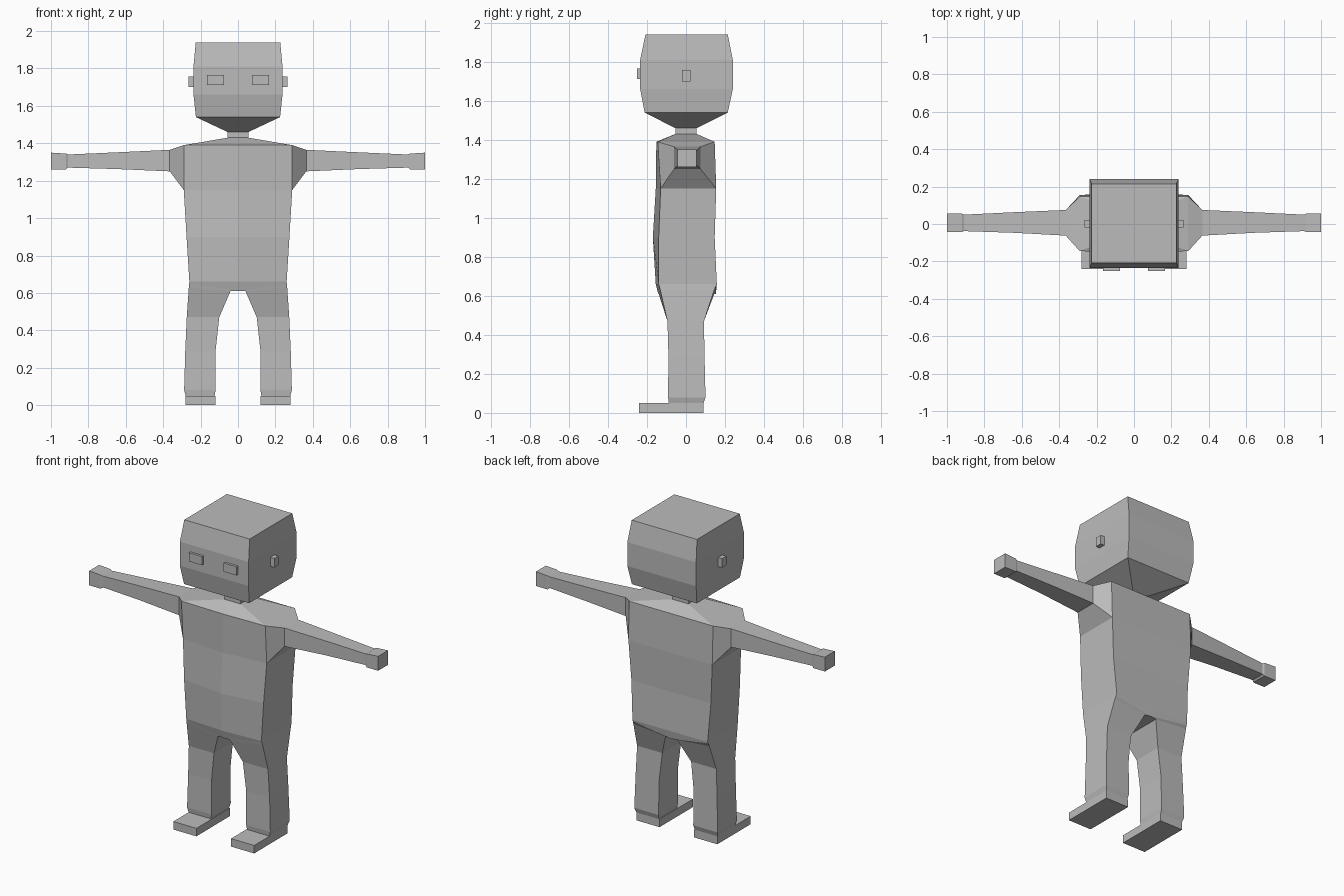
import bpy, bmesh

if "Cube" in bpy.data.objects:
    bpy.data.objects.remove(bpy.data.objects["Cube"])

grey = bpy.data.materials.new("plain grey")
grey.diffuse_color = (0.5, 0.5, 0.5, 1)
grey.use_nodes = True
grey.node_tree.nodes["Principled BSDF"].inputs["Base Color"].default_value = grey.diffuse_color


def finish(bm, name, mirror):
    bmesh.ops.remove_doubles(bm, verts=bm.verts[:], dist=1e-4)
    bmesh.ops.recalc_face_normals(bm, faces=bm.faces[:])
    me = bpy.data.meshes.new(name)
    bm.to_mesh(me)
    bm.free()
    me.materials.append(grey)
    ob = bpy.data.objects.new(name, me)
    bpy.context.collection.objects.link(ob)
    if mirror:
        ob.modifiers.new("Mirror", 'MIRROR').use_clip = True
    return ob


def loft(name, rings, start=True, end=True, mirror=True, skip=lambda c: False):
    """Skin four-cornered rings; skip drops faces by their centre."""
    bm = bmesh.new()
    rows = [[bm.verts.new(p) for p in r] for r in rings]
    for a, b in zip(rows, rows[1:]):
        for i in range(4):
            j = (i + 1) % 4
            bm.faces.new((a[i], a[j], b[j], b[i]))
    if start:
        bm.faces.new(rows[0][::-1])
    if end:
        bm.faces.new(rows[-1])
    bm.normal_update()
    bmesh.ops.recalc_face_normals(bm, faces=bm.faces[:])
    drop = [f for f in bm.faces if skip(f.calc_center_median())]
    bmesh.ops.delete(bm, geom=drop, context='FACES')
    return finish(bm, name, mirror)


def box(name, x0, x1, y0, y1, z0, z1):
    rings = [[(x0, y0, z), (x1, y0, z), (x1, y1, z), (x0, y1, z)] for z in (z0, z1)]
    return loft(name, rings)


# Half body: inner x, inner z, outer x, outer z, front y inner, front y outer, back y
rows = [
    (0, 1.46, .055, 1.46, -.055, -.055, .055),    # neck
    (0, 1.43, .055, 1.43, -.055, -.055, .055),
    (0, 1.39, .29, 1.39, -.152, -.145, .147),     # shoulders
    (0, 1.15, .29, 1.15, -.155, -.13, .155),
    (0, .90, .275, .90, -.17, -.14, .147),        # waist
    (0, .66, .26, .66, -.155, -.14, .158),        # hips
    (0, .61, .261, .65, -.142, -.137, .153),      # crotch
    (.04, .61, .263, .63, -.14, -.132, .145),
    (.10, .47, .274, .47, -.095, -.095, .092),    # thigh
    (.12, .29, .282, .29, -.09, -.09, .095),      # knee
    (.12, .08, .288, .08, -.092, -.092, .10),     # ankle
    (.125, .05, .28, .05, -.088, -.088, .09),
]
rings = [[(xi, fi, zi), (xo, fo, zo), (xo, b, zo), (xi, b, zi)]
         for xi, zi, xo, zo, fi, fo, b in rows]
loft("body", rings, start=False, end=False,
     skip=lambda c: c.x < 1e-4 or (c.x > .285 and 1.15 < c.z < 1.39))

# Arms: x, front y, back y, bottom z, top z
arm = [
    (.29, -.138, .151, 1.15, 1.39),
    (.365, -.062, .075, 1.25, 1.365),
    (.64, -.047, .063, 1.262, 1.352),
    (.91, -.038, .05, 1.27, 1.34),
    (.92, -.043, .055, 1.26, 1.345),
    (1.0, -.043, .055, 1.26, 1.35),
]
rings = [[(x, f, lo), (x, b, lo), (x, b, hi), (x, f, hi)] for x, f, b, lo, hi in arm]
rings[0] = [(.29, -.13, 1.15), (.29, .155, 1.15), (.29, .147, 1.39), (.29, -.145, 1.39)]
loft("arm", rings, start=False)

# Head: z, half width, front y, back y
head = [
    (1.46, .055, -.055, .055),
    (1.54, .225, -.212, .214),
    (1.66, .238, -.235, .24),
    (1.81, .238, -.235, .24),
    (1.94, .226, -.208, .214),
]
rings = [[(-w, f, z), (w, f, z), (w, b, z), (-w, b, z)] for z, w, f, b in head]
loft("head", rings, start=False, mirror=False)

# Small parts
box("eye", .075, .165, -.25, -.235, 1.712, 1.766)
box("ear", .238, .265, -.02, .022, 1.70, 1.757)
box("foot", .12, .28, -.24, .09, 0, .05)
